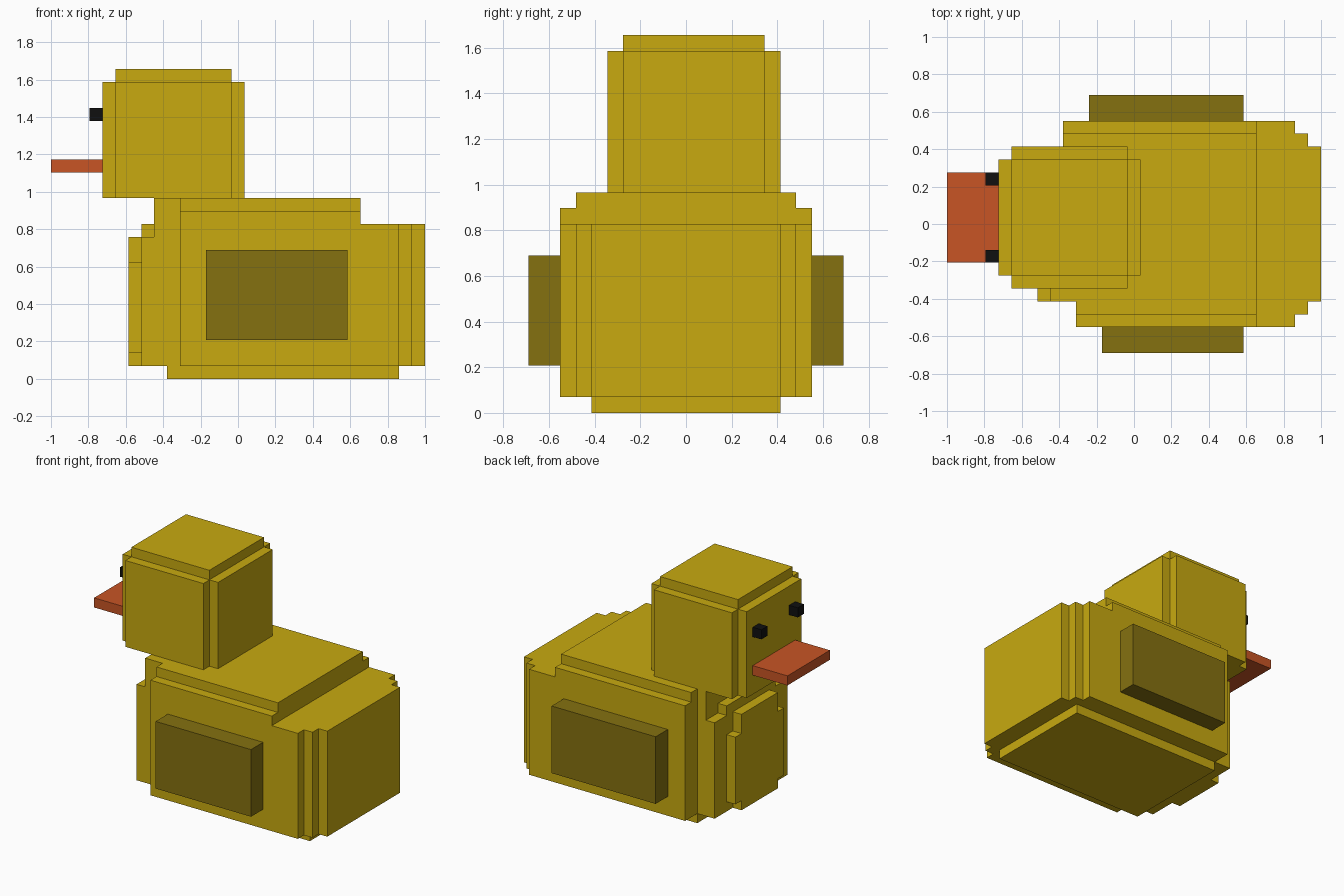
import bpy, bmesh
from itertools import product
from mathutils import Vector

if "Cube" in bpy.data.objects:
    bpy.data.objects.remove(bpy.data.objects["Cube"])

U = 2 / 29                          # size of one block
ORIGIN = Vector((-1, -10 * U, 0))   # corner of the 29 x 20 x 24 block grid

YELLOW = (0.58, 0.40, 0.005, 1)
OLIVE = (0.235, 0.165, 0.005, 1)
ORANGE = (0.58, 0.09, 0.018, 1)
BLACK = (0.005, 0.005, 0.005, 1)

# Each part is a union of boxes in block units: x0, x1, y0, y1, z0, z1
PARTS = {
    "body": (YELLOW, [
        (9, 27, 4, 16, 0, 1),       # base
        (10, 27, 2, 18, 1, 12),     # widest middle
        (10, 24, 2, 18, 12, 13),    # back, lower step
        (10, 24, 3, 17, 13, 14),    # back, upper step
        (9, 10, 16, 18, 1, 13),     # left shoulder
        (9, 10, 16, 17, 13, 14),
        (27, 28, 3, 17, 1, 12),     # tail steps
        (28, 29, 4, 16, 1, 12),
        (8, 10, 4, 16, 1, 14),      # chest steps
        (7, 8, 4, 16, 1, 11),
        (7, 8, 6, 14, 11, 12),
        (6, 7, 7, 13, 1, 11),
        (6, 7, 6, 14, 2, 9),
    ]),
    "head": (YELLOW, [
        (4, 15, 6, 15, 14, 23),
        (5, 14, 5, 16, 14, 23),
        (5, 14, 6, 15, 23, 24),
    ]),
    "right_wing": (OLIVE, [(12, 23, 0, 2, 3, 10)]),
    "left_wing": (OLIVE, [(11, 23, 18, 20, 3, 10)]),
    "beak": (ORANGE, [(0, 4, 7, 14, 16, 17)]),
    "right_eye": (BLACK, [(3, 4, 7, 8, 20, 21)]),
    "left_eye": (BLACK, [(3, 4, 13, 14, 20, 21)]),
}


def fill(boxes):
    """Set of grid cells covered by the boxes."""
    return {c for x0, x1, y0, y1, z0, z1 in boxes
            for c in product(range(x0, x1), range(y0, y1), range(z0, z1))}


def material(name, color):
    mat = bpy.data.materials.get(name) or bpy.data.materials.new(name)
    mat.diffuse_color = color
    mat.use_nodes = True
    mat.node_tree.nodes["Principled BSDF"].inputs["Base Color"].default_value = mat.diffuse_color
    return mat


def build(name, cells, solid, mat):
    """Skin the exposed sides of the cells, then merge flat areas."""
    bm = bmesh.new()
    verts = {}

    def vert(p):
        if p not in verts:
            verts[p] = bm.verts.new(ORIGIN + Vector(p) * U)
        return verts[p]

    for cell in sorted(cells):
        for axis, side in product(range(3), (0, 1)):
            near = list(cell)
            near[axis] += 2 * side - 1
            if tuple(near) in solid:
                continue
            b, c = (axis + 1) % 3, (axis + 2) % 3
            ring = []
            for db, dc in ((0, 0), (1, 0), (1, 1), (0, 1)):
                p = list(cell)
                p[axis] += side
                p[b] += db
                p[c] += dc
                ring.append(vert(tuple(p)))
            bm.faces.new(ring if side else ring[::-1])
    bmesh.ops.dissolve_limit(bm, angle_limit=0.01, verts=bm.verts, edges=bm.edges)
    mesh = bpy.data.meshes.new(name)
    bm.to_mesh(mesh)
    bm.free()
    mesh.materials.append(mat)
    bpy.context.collection.objects.link(bpy.data.objects.new(name, mesh))


names = {YELLOW: "yellow", OLIVE: "olive", ORANGE: "orange", BLACK: "black"}
filled = {name: fill(boxes) for name, (_, boxes) in PARTS.items()}
solid = set().union(*filled.values())
for name, (color, _) in PARTS.items():
    build(name, filled[name], solid, material(names[color], color))
